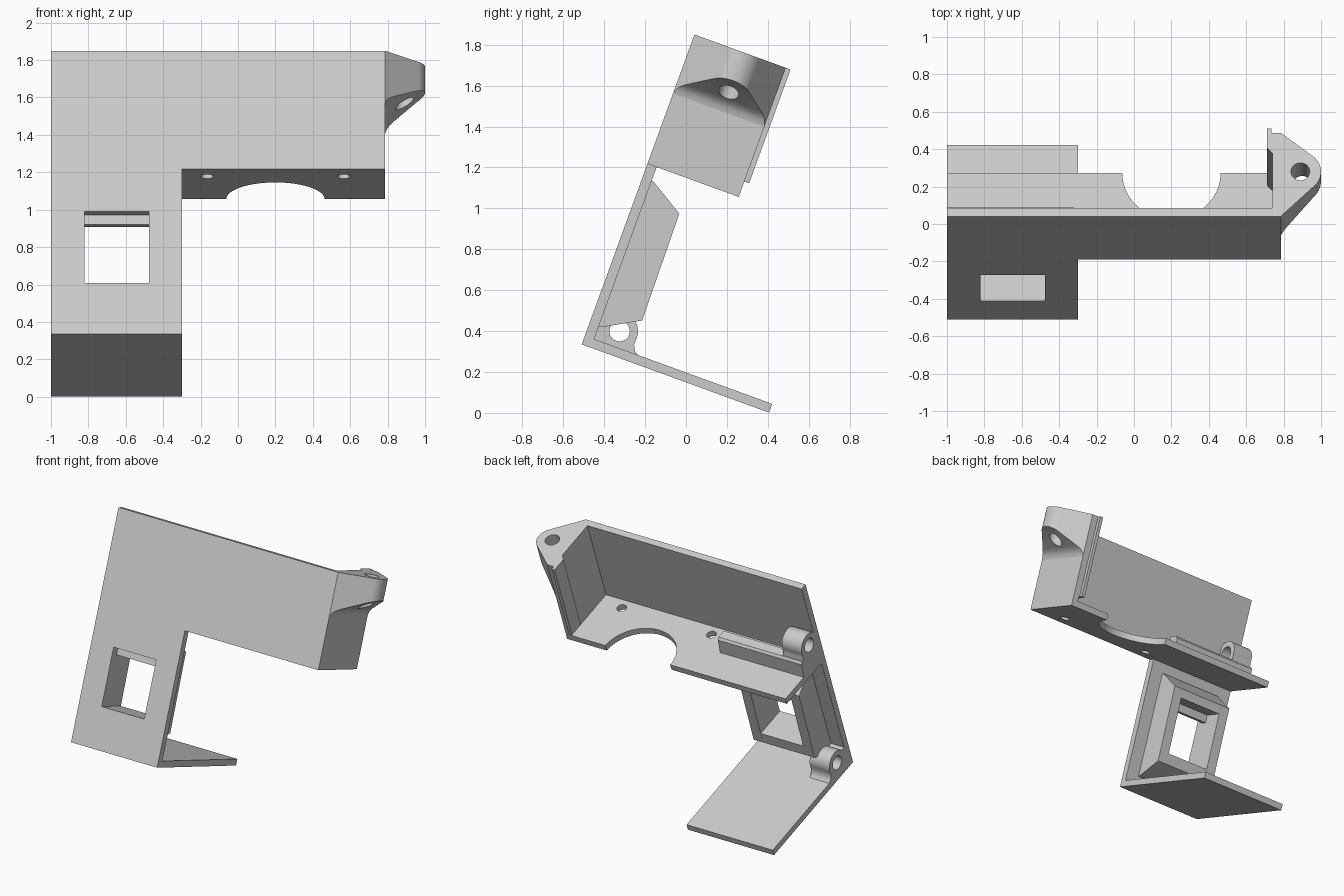
import bpy, bmesh
from math import sin, cos, radians
from mathutils import Matrix

old = bpy.data.objects.get("Cube")
if old:
    bpy.data.objects.remove(old)

# One light grey plastic
grey = bpy.data.materials.new("light grey plastic")
grey.use_nodes = True
grey.diffuse_color = (0.6, 0.6, 0.6, 1)
grey.node_tree.nodes["Principled BSDF"].inputs["Base Color"].default_value = (0.6, 0.6, 0.6, 1)

# The whole bracket leans back by 20 degrees
LEAN = Matrix.Translation((0, -0.51, 0.335)) @ Matrix.Rotation(radians(-20), 4, 'X')

# Profile planes: extrude along x uses (y, z), along y uses (x, z), along z uses (x, y)
AXES = {
    'x': Matrix(((0, 0, 1, 0), (1, 0, 0, 0), (0, 1, 0, 0), (0, 0, 0, 1))),
    'y': Matrix(((1, 0, 0, 0), (0, 0, 1, 0), (0, 1, 0, 0), (0, 0, 0, 1))),
    'z': Matrix.Identity(4),
}


def arc(cx, cy, r, start=0, end=360, n=40):
    steps = n if end - start == 360 else n + 1
    angles = [radians(start + (end - start) * i / n) for i in range(steps)]
    return [(cx + r * cos(a), cy + r * sin(a)) for a in angles]


def rect(x0, y0, x1, y1):
    return [(x0, y0), (x1, y0), (x1, y1), (x0, y1)]


def prism(name, axis, lo, hi, *loops):
    """Extruded outline; loops after the first are holes."""
    curve = bpy.data.curves.new(name, 'CURVE')
    curve.dimensions = '2D'
    curve.fill_mode = 'BOTH'
    curve.extrude = (hi - lo) / 2
    for loop in loops:
        spline = curve.splines.new('POLY')
        spline.points.add(len(loop) - 1)
        for point, (p, q) in zip(spline.points, loop):
            point.co = (p, q, 0, 1)
        spline.use_cyclic_u = True
    temp = bpy.data.objects.new(name + " outline", curve)
    bpy.context.collection.objects.link(temp)
    deps = bpy.context.evaluated_depsgraph_get()
    mesh = bpy.data.meshes.new_from_object(temp.evaluated_get(deps))
    bpy.data.objects.remove(temp)
    mesh.transform(AXES[axis] @ Matrix.Translation((0, 0, (lo + hi) / 2)))
    bm = bmesh.new()
    bm.from_mesh(mesh)
    bmesh.ops.remove_doubles(bm, verts=bm.verts, dist=0.0001)
    bmesh.ops.recalc_face_normals(bm, faces=bm.faces)
    bm.to_mesh(mesh)
    bm.free()
    mesh.name = name
    mesh.materials.clear()
    mesh.materials.append(grey)
    ob = bpy.data.objects.new(name, mesh)
    bpy.context.collection.objects.link(ob)
    parts.append(ob)
    return ob


parts = []
TOP, SHELF, T = 1.612, 0.94, 0.048
LEFT, RIGHT, DEPTH = 0.785, -1.0, 0.475
WIN0, WIN1 = -0.82, -0.475

# L-shaped front with a socket window
prism("front_panel", 'y', 0, T,
      [(RIGHT, 0), (-0.3, 0), (-0.3, SHELF), (LEFT, SHELF), (LEFT, TOP), (RIGHT, TOP)],
      rect(WIN0, 0.29, WIN1, 0.697))
prism("bottom_plate", 'z', 0, 0.045, rect(RIGHT, 0, -0.3, 0.975))

# Shelf with a round cutout and two screw holes
prism("shelf", 'z', SHELF, SHELF + 0.045,
      [(RIGHT, 0), (LEFT, 0), (LEFT, DEPTH)]
      + arc(0.2, DEPTH, 0.263, 360, 180)
      + [(RIGHT, DEPTH)],
      arc(-0.165, 0.12, 0.033), arc(0.565, 0.12, 0.033))

# Side wall and the guide rail on its rear edge
prism("side_wall", 'x', 0.74, LEFT, rect(0, SHELF, DEPTH, TOP))
prism("side_rail", 'z', 1.02, TOP,
      [(0.745, 0.36), (0.74, 0.36), (0.71, 0.39), (0.71, 0.5), (0.735, 0.5),
       (0.735, DEPTH), (0.745, DEPTH)])

# Mounting ear, trimmed underneath by a sloping profile
ear = prism("mounting_ear", 'z', 1.2, TOP,
            [(0.78, 0), (LEFT, 0)] + arc(0.89, 0.254, 0.11, -46, 52, 20)
            + [(LEFT, DEPTH), (0.78, DEPTH)],
            arc(0.89, 0.254, 0.05))
trim = prism("ear_trim", 'y', -0.1, 0.6,
             [(0.77, 1.3), (0.785, 1.305), (0.79, 1.322), (0.798, 1.338), (0.81, 1.352),
              (0.83, 1.367), (0.95, 1.44), (1.02, 1.475), (1.02, 1.7), (0.77, 1.7)])
cut = ear.modifiers.new("trim", 'BOOLEAN')
cut.operation = 'INTERSECT'
cut.solver = 'EXACT'
cut.object = trim
shape = bpy.data.meshes.new_from_object(
    ear.evaluated_get(bpy.context.evaluated_depsgraph_get()))
ear.modifiers.clear()
ear.data = shape
parts.remove(trim)
bpy.data.objects.remove(trim)

# Socket frame behind the window: two cheeks, a sill and a head with a catch
cheek = [(0.04, 0.105), (0.065, 0.114), (0.238, 0.211), (0.23, 0.764), (0.06, 0.867), (0.04, 0.867)]
prism("frame_cheek_right", 'x', -0.895, WIN0, cheek)
prism("frame_cheek_left", 'x', WIN1, -0.4, cheek)
prism("frame_sill", 'x', WIN0, WIN1,
      [(0.04, 0.105), (0.065, 0.114), (0.238, 0.211), (0.236, 0.29), (0.04, 0.29)])
prism("frame_head", 'x', WIN0, WIN1,
      [(0.04, 0.867), (0.06, 0.867), (0.23, 0.764), (0.23, 0.70), (0.095, 0.70),
       (0.095, 0.644), (0.055, 0.644), (0.055, 0.697), (0.04, 0.697)])


# Hinge knuckles at the right-hand edge
def knuckle(name, y, z, foot):
    outline = [(0.03, foot), (y + 0.128, foot), (y + 0.105, z - 0.066), (y + 0.09, z - 0.04)]
    outline += arc(y, z, 0.09, -5, 145, 24) + [(0.03, z + 0.052)]
    prism(name, 'x', RIGHT, -0.84, outline, arc(y, z, 0.05))


knuckle("lower_knuckle", 0.152, 0.124, 0.042)
knuckle("upper_knuckle", 0.118, 1.162, 0.98)
prism("shelf_bar", 'x', RIGHT, -0.32,
      [(0.16, 0.98), (0.25, 0.98), (0.24, 1.09), (0.225, 1.105), (0.16, 1.105)])

# Lean every part back and smooth the round faces
bpy.ops.object.select_all(action='DESELECT')
for ob in parts:
    ob.data.transform(LEAN)
    ob.select_set(True)
bpy.context.view_layer.objects.active = parts[0]
bpy.ops.object.shade_smooth_by_angle(angle=radians(30))
